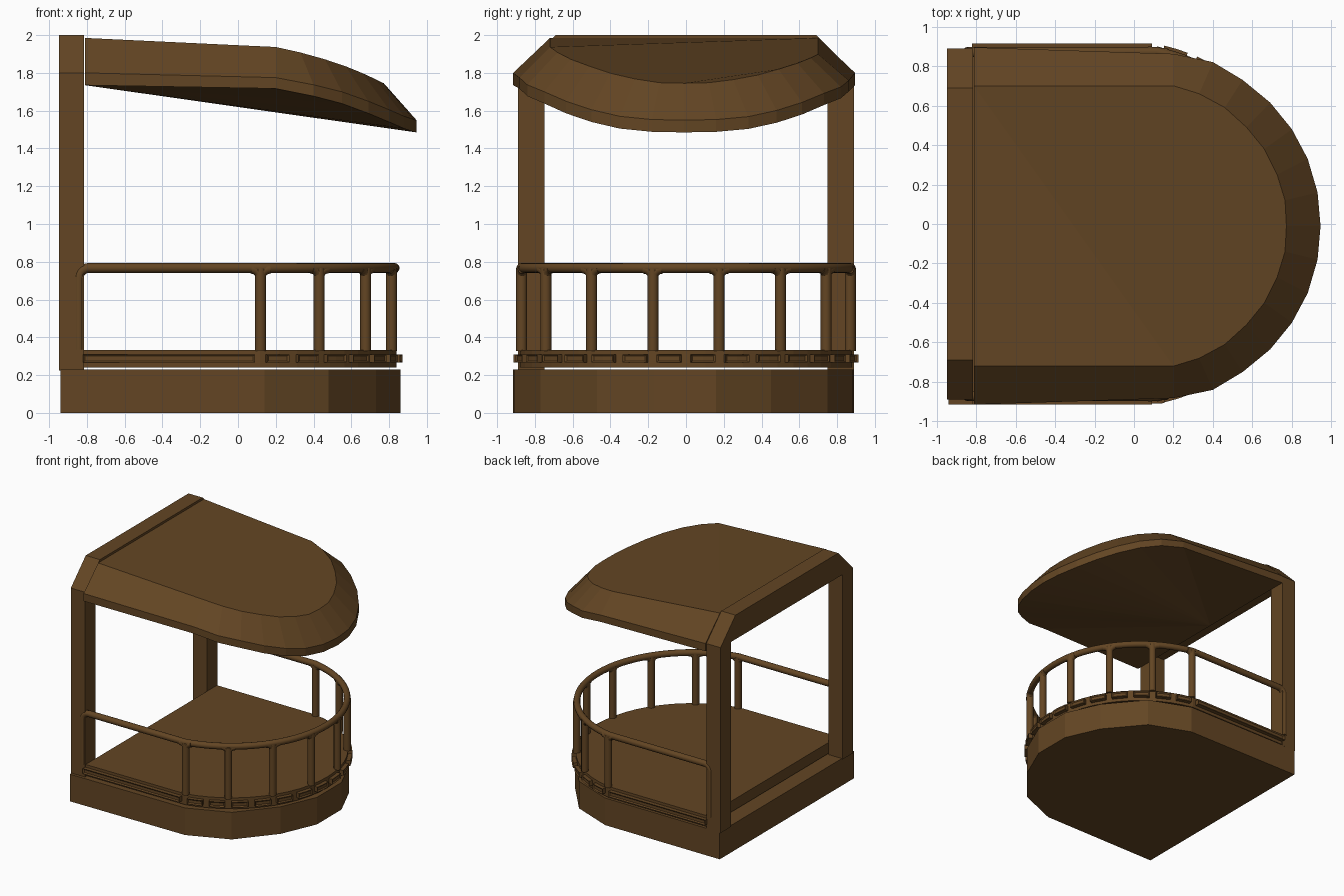
import bpy, bmesh, math
from mathutils import Vector

if "Cube" in bpy.data.objects:
    bpy.data.objects.remove(bpy.data.objects["Cube"])

mat = bpy.data.materials.new("brown_wood")
mat.diffuse_color = (0.125, 0.060, 0.017, 1)
mat.use_nodes = True
mat.node_tree.nodes["Principled BSDF"].inputs["Base Color"].default_value = mat.diffuse_color

CX, R, B = -0.058, 0.888, 0.871        # rail arc centre x, radius, straight side half width
TMAX = math.asin(B / R)


def arc(t, off=0.0):
    """Point on the rounded front, t = angle from +x, pushed outward by off."""
    return Vector((CX + (R + off) * math.cos(t), (R + off) * math.sin(t)))


def finish(name, bm):
    bmesh.ops.recalc_face_normals(bm, faces=bm.faces)
    me = bpy.data.meshes.new(name)
    bm.to_mesh(me)
    bm.free()
    ob = bpy.data.objects.new(name, me)
    bpy.context.collection.objects.link(ob)
    me.materials.append(mat)
    return ob


def prism(name, pts, lo, hi, to3d=lambda p, h: (p[0], p[1], h)):
    """Extrude a closed 2D outline between lo and hi."""
    bm = bmesh.new()
    a = [bm.verts.new(to3d(p, lo)) for p in pts]
    b = [bm.verts.new(to3d(p, hi)) for p in pts]
    bm.faces.new(a)
    bm.faces.new(b)
    for i in range(len(pts)):
        j = (i + 1) % len(pts)
        bm.faces.new((a[i], a[j], b[j], b[i]))
    return finish(name, bm)


def tubes(name, paths, radius):
    """Round tubes along 3D paths, turned into a smooth mesh."""
    cu = bpy.data.curves.new(name, 'CURVE')
    cu.dimensions = '3D'
    cu.bevel_depth = radius
    cu.bevel_resolution = 4
    cu.use_fill_caps = True
    for path in paths:
        s = cu.splines.new('POLY')
        s.points.add(len(path) - 1)
        for p, co in zip(s.points, path):
            p.co = (*co, 1)
    ob = bpy.data.objects.new(name, cu)
    bpy.context.collection.objects.link(ob)
    bpy.ops.object.select_all(action='DESELECT')
    ob.select_set(True)
    bpy.context.view_layer.objects.active = ob
    bpy.ops.object.convert(target='MESH')
    ob = bpy.context.view_layer.objects.active
    ob.data.materials.clear()
    ob.data.materials.append(mat)
    bpy.ops.object.shade_smooth_by_angle(angle=math.radians(50))


# Base block with faceted front
prism("base", [(-0.94, -0.915), (0.14, -0.91), (0.48, -0.77), (0.73, -0.47), (0.86, -0.17),
               (0.86, 0.16), (0.73, 0.45), (0.48, 0.75), (0.14, 0.885), (-0.94, 0.89)], 0, 0.23)

# Raised floor
N = 24
curve = [arc(TMAX * (2 * i / N - 1), 0.008) for i in range(N + 1)]
prism("floor", [(-0.815, -0.881)] + curve + [(-0.815, 0.881)], 0.24, 0.333)

# Back arch: two posts and a chamfered lintel
yz = lambda p, h: (h, p[0], p[1])
prism("back_arch", [(-0.89, 0.225), (-0.89, 1.8), (-0.69, 2.0), (0.69, 2.0), (0.89, 1.8), (0.89, 0.225),
                    (0.75, 0.225), (0.75, 1.795), (-0.75, 1.795), (-0.75, 0.225)], -0.948, -0.815, yz)

# Roof: three matching outlines, half of each given as (x, y, z), mirrored;
# the far side of each sags a little
top = [(-0.81, .71, 1.985), (.2, .71, 1.937), (.33, .67, 1.908), (.46, .60, 1.872), (.57, .50, 1.835),
       (.66, .39, 1.798), (.725, .26, 1.768), (.765, .13, 1.748), (.772, 0, 1.745)]
mid = [(-0.81, .905, 1.80), (.2, .872, 1.775), (.40, .83, 1.737), (.55, .74, 1.70), (.69, .625, 1.65),
       (.80, .49, 1.605), (.88, .34, 1.57), (.93, .17, 1.553), (.945, 0, 1.55)]
drop = [.065, .058, .06, .062, .064, .065, .065, .065, .065]
sag = [0, 1, .75, .55, .4, .25, .1, 0, 0]
low = [(x, y, z - d) for (x, y, z), d in zip(mid, drop)]
bm = bmesh.new()
rings = []
for half, amount in ((top, 0.038), (mid, 0.015), (low, 0.015)):
    far = [(x, y, z - amount * s) for (x, y, z), s in zip(half, sag)]
    full = [(x, -y, z) for x, y, z in half] + far[-2::-1]
    rings.append([bm.verts.new((x, y - 0.01, z)) for x, y, z in full])
t, m, lo = rings
n = len(t)
for u, v in zip(rings, rings[1:]):
    for i in range(n - 1):
        bm.faces.new((u[i], u[i + 1], v[i + 1], v[i]))
bm.faces.new((t[0], t[1], t[-1]))                 # top cap, folded along one diagonal
bm.faces.new(t[1:])
hub = bm.verts.new((-0.81, -0.01, 1.735))         # underside
for i in range(n - 1):
    bm.faces.new((lo[i], lo[i + 1], hub))
bm.faces.new((t[0], m[0], lo[0], hub, lo[-1], m[-1], t[-1]))
finish("roof", bm)

# Hand rail: sweeps round the front, bends down at both back ends
ZR = 0.767
bend = [(-0.842, 0.335)] + [(-0.792 - 0.05 * math.cos(a), ZR - 0.05 + 0.05 * math.sin(a))
                            for a in [math.pi / 2 * k / 5 for k in range(6)]]
end = [(x, -B, z) for x, z in bend]
front = [(*arc(TMAX * (i / 18 - 1)), ZR) for i in range(37)]
tubes("hand_rail", [end + front + [(x, -y, z) for x, y, z in end[::-1]]], 0.026)

# Balusters with small curved brackets under the rail
angles = [s * math.asin(y / R) for s, y in
          [(-1, .870), (-1, .742), (-1, .50), (-1, .175), (1, .175), (1, .50), (1, .742), (1, .870)]]
posts, brackets = [], []
for a in angles:
    p = arc(a)
    posts.append([(*p, 0.328), (*p, ZR)])
    tan = (arc(a + 0.01) - arc(a - 0.01)).normalized()
    if abs(a) > 1.3:
        tan = Vector((1, 0.1 if a < 0 else -0.1))
    for s in (-1, 1):
        brackets.append([(*(p + tan * s * 0.05 * (1 - math.cos(k))), ZR - 0.055 + 0.05 * math.sin(k))
                         for k in [math.pi / 2 * j / 6 for j in range(7)]])
tubes("balusters", posts, 0.029)
tubes("baluster_brackets", brackets, 0.025)


def trim_piece(name, inner, outer):
    """Strip of edge trim with a recessed outer panel."""
    bm = bmesh.new()
    z0, z1 = 0.266, 0.31
    cols = [[bm.verts.new((*p, z)) for p, z in ((i, z0), (o, z0), (o, z1), (i, z1))]
            for i, o in zip(inner, outer)]
    panel = []
    for c, d in zip(cols, cols[1:]):
        for k in range(4):
            f = bm.faces.new((c[k], d[k], d[(k + 1) % 4], c[(k + 1) % 4]))
            if k == 1:
                panel.append(f)
    bm.faces.new(cols[0])
    bm.faces.new(cols[-1])
    bmesh.ops.recalc_face_normals(bm, faces=bm.faces)
    bmesh.ops.inset_region(bm, faces=panel, thickness=0.010, depth=-0.008, use_even_offset=True)
    finish(name, bm)


# Edge trim: two pieces per bay round the front, one long bar on each side
gap = 0.028
for b, (a0, a1) in enumerate(zip(angles, angles[1:])):
    mid_a = (a0 + a1) / 2
    for h, (s, e) in enumerate(((a0, mid_a), (mid_a, a1))):
        ts = [s + gap + (e - s - 2 * gap) * k / 2 for k in range(3)]
        trim_piece(f"edge_trim_{b}_{h}", [arc(q, -0.01) for q in ts], [arc(q, 0.040) for q in ts])
for side, s in (("front", -1), ("back", 1)):
    trim_piece(f"long_trim_{side}", [(-0.82, s * 0.86), (0.09, s * 0.86)],
               [(-0.82, s * 0.914), (0.09, s * 0.914)])
